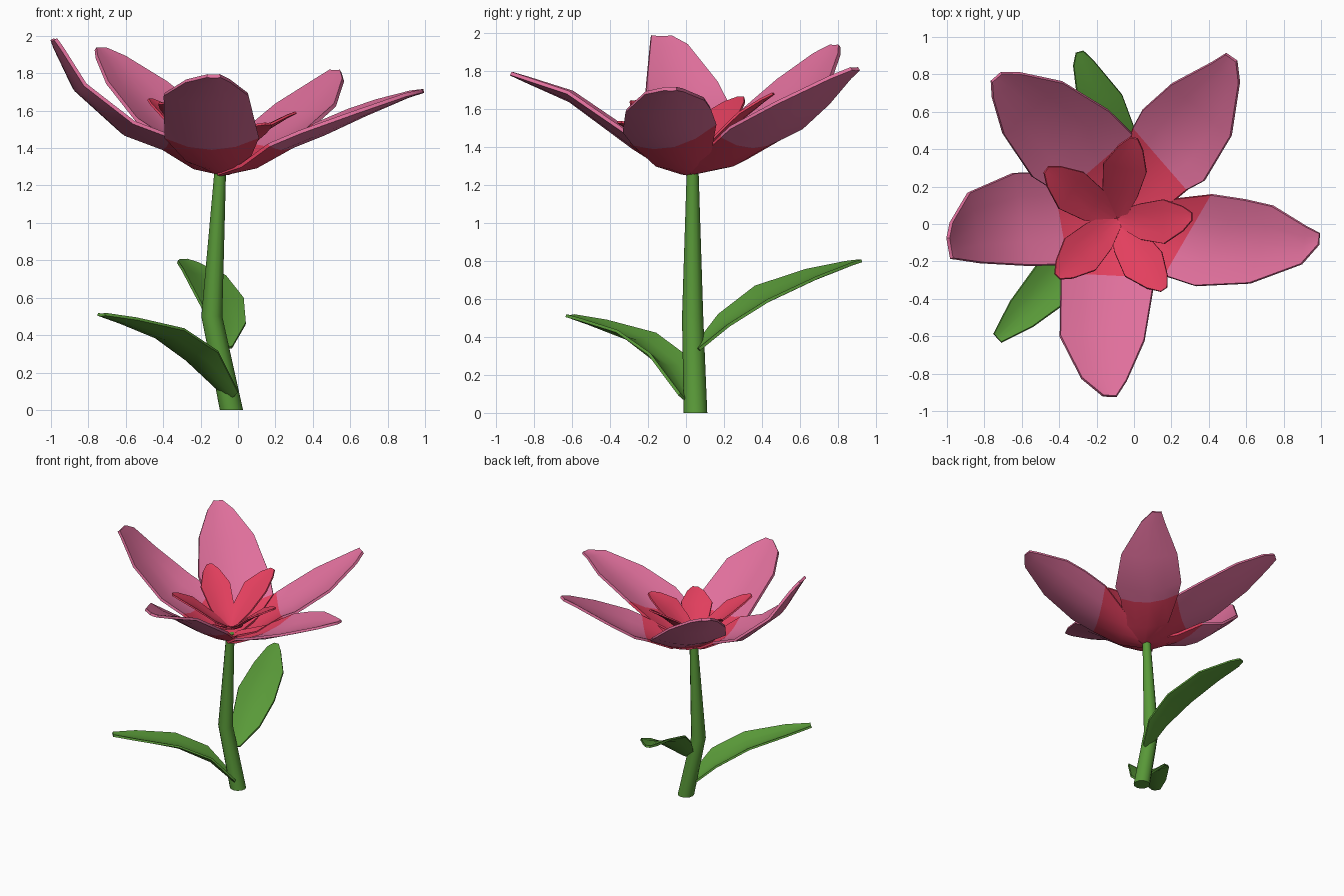
import bpy, bmesh, math
from mathutils import Vector

if "Cube" in bpy.data.objects:
    bpy.data.objects.remove(bpy.data.objects["Cube"])


def material(name, rgb):
    m = bpy.data.materials.new(name)
    m.diffuse_color = (*rgb, 1)
    m.use_nodes = True
    m.node_tree.nodes["Principled BSDF"].inputs["Base Color"].default_value = m.diffuse_color
    return m


PINK = material("petal pink", (0.74, 0.16, 0.33))
RED = material("heart red", (0.77, 0.05, 0.112))
GREEN = material("leaf green", (0.10, 0.32, 0.04))


def finish(name, bm, mats, thickness=0):
    bmesh.ops.recalc_face_normals(bm, faces=bm.faces)
    mesh = bpy.data.meshes.new(name)
    bm.to_mesh(mesh)
    bm.free()
    for m in mats:
        mesh.materials.append(m)
    ob = bpy.data.objects.new(name, mesh)
    bpy.context.collection.objects.link(ob)
    bpy.ops.object.select_all(action='DESELECT')
    ob.select_set(True)
    bpy.context.view_layer.objects.active = ob
    if thickness:
        s = ob.modifiers.new("thickness", 'SOLIDIFY')
        s.thickness = thickness
        s.offset = 0
        bpy.ops.object.modifier_apply(modifier=s.name)
    bpy.ops.object.shade_smooth_by_angle(angle=math.radians(40))
    return ob


def blade(name, sections, mats, cup=0.25, skew=0, roll=0, red_rows=0, thickness=0.02):
    """Cupped leaf or petal swept through (x, y, z, half width) sections."""
    bm = bmesh.new()
    a, b = sections[0], sections[-1]
    heading = math.atan2(b[1] - a[1], b[0] - a[0])
    last = len(sections) - 1
    rows = []
    for i, (x, y, z, w) in enumerate(sections):
        fade = min(1, (last - i) / 3)
        ang = heading - math.pi / 2 + math.radians(skew) * fade * fade
        side = Vector((math.cos(ang), math.sin(ang), roll * fade))
        dish = cup * w * (0.3 + 0.7 * fade)
        rows.append([bm.verts.new(Vector((x, y, z)) + side * w * t + Vector((0, 0, dish * (t * t - 0.5))))
                     for t in (-1, -0.5, 0, 0.5, 1)])
    for i in range(last):
        for j in range(4):
            f = bm.faces.new((rows[i][j], rows[i][j + 1], rows[i + 1][j + 1], rows[i + 1][j]))
            f.material_index = 1 if i < red_rows else 0
    return finish(name, bm, mats, thickness)


# Bent, tapering stem
bm = bmesh.new()
N = 12
rings = []
for x, y, z, r in [(-0.035, 0.05, 0, 0.062), (-0.14, 0.035, 0.5, 0.056), (-0.095, 0.035, 1.28, 0.031)]:
    rings.append([bm.verts.new((x + r * math.cos(k * math.tau / N), y + r * math.sin(k * math.tau / N), z))
                  for k in range(N)])
for lo, hi in zip(rings, rings[1:]):
    for k in range(N):
        bm.faces.new((lo[k], lo[(k + 1) % N], hi[(k + 1) % N], hi[k]))
bm.faces.new(rings[0][::-1])
bm.faces.new(rings[-1])
finish("stem", bm, [GREEN])

# Two leaves
blade("lower_leaf", [(-0.04, 0.01, 0.08, 0.06), (-0.20, -0.09, 0.27, 0.14), (-0.38, -0.26, 0.40, 0.14),
                     (-0.60, -0.48, 0.475, 0.09), (-0.73, -0.61, 0.51, 0.03)], [GREEN],
      cup=0.42, roll=-0.08, thickness=0.016)
blade("upper_leaf", [(-0.07, 0.06, 0.34, 0.04), (-0.065, 0.2, 0.475, 0.11), (-0.11, 0.4, 0.61, 0.145),
                     (-0.18, 0.66, 0.72, 0.12), (-0.27, 0.86, 0.785, 0.055), (-0.29, 0.92, 0.80, 0.02)],
      [GREEN], cup=0.25, roll=-0.24, thickness=0.016)

# Outer petals: red up to the third section, pink beyond
OUTER = {
    "front": (0, 0, [(-0.14, -0.28, 1.43, 0.25), (-0.17, -0.61, 1.665, 0.225),
                     (-0.16, -0.83, 1.75, 0.12), (-0.13, -0.92, 1.785, 0.035)]),
    "right": (-24, -0.22, [(0.29, -0.06, 1.44, 0.25), (0.46, -0.10, 1.51, 0.265), (0.68, -0.11, 1.60, 0.215),
                           (0.91, -0.115, 1.685, 0.10), (0.99, -0.08, 1.705, 0.03)]),
    "back_right": (-14, 0, [(0.14, 0.35, 1.43, 0.22), (0.21, 0.42, 1.47, 0.25), (0.36, 0.61, 1.61, 0.21),
                            (0.49, 0.81, 1.76, 0.09), (0.52, 0.89, 1.81, 0.035)]),
    "back_left": (0, 0, [(-0.20, 0.32, 1.42, 0.25), (-0.34, 0.43, 1.52, 0.27), (-0.54, 0.62, 1.73, 0.21),
                         (-0.68, 0.74, 1.88, 0.10), (-0.735, 0.785, 1.93, 0.035)]),
    "left": (0, 0, [(-0.40, 0.03, 1.43, 0.25), (-0.60, 0.025, 1.505, 0.25),
                    (-0.85, -0.02, 1.72, 0.19), (-0.96, -0.09, 1.93, 0.10), (-0.985, -0.13, 1.98, 0.055)]),
}
CORE = Vector((-0.08, 0.03, 1.27))
for name, (skew, roll, secs) in OUTER.items():
    belly = CORE.lerp(Vector(secs[0][:3]), 0.48) - Vector((0, 0, 0.03))
    blade("outer_petal_" + name, [(*CORE, 0.06), (*belly, 0.165)] + secs, [PINK, RED],
          skew=skew, roll=roll, red_rows=2)

# Inner petals, each bowing a little sideways
HEART = Vector((-0.09, 0.03, 1.33))
TIPS = [(0.16, -0.35, 1.53, -0.02), (0.31, 0.04, 1.59, -0.03), (0.0, 0.46, 1.68, 0.02),
        (-0.47, 0.29, 1.66, 0.02), (-0.41, -0.28, 1.64, 0)]
SHAPE = [(0, 0.04, 0), (0.3, 0.095, 0), (0.62, 0.118, -0.02), (0.88, 0.065, -0.01), (1, 0.02, 0)]
for i, (x, y, z, bow) in enumerate(TIPS):
    tip = Vector((x, y, z))
    d = (tip - HEART).normalized()
    secs = []
    for t, w, sag in SHAPE:
        p = HEART.lerp(tip, t) + Vector((-d.y, d.x, 0)) * bow * math.sin(math.pi * t)
        secs.append((p.x, p.y, p.z - sag, w))
    blade(f"inner_petal_{i + 1}", secs, [RED], cup=0.22, thickness=0.012)
